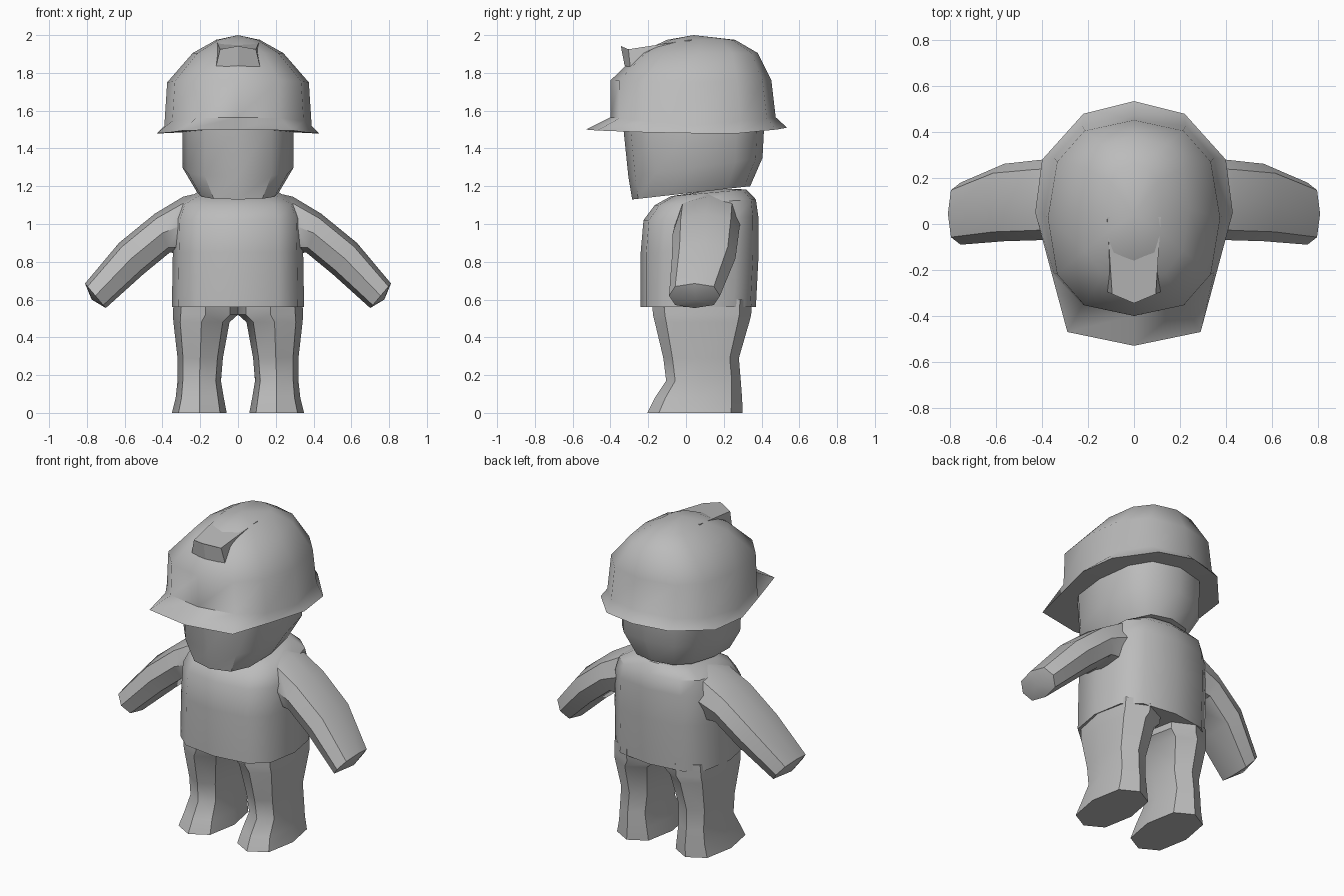
import bpy, bmesh, math
from mathutils import Vector

cube = bpy.data.objects.get("Cube")
if cube:
    bpy.data.objects.remove(cube, do_unlink=True)

grey = bpy.data.materials.new("plain grey")
grey.use_nodes = True
grey.diffuse_color = (0.5, 0.5, 0.5, 1)
grey.node_tree.nodes["Principled BSDF"].inputs["Base Color"].default_value = (0.5, 0.5, 0.5, 1)


def plan(n, power):
    """Unit rounded-square outline, starting at the front (-y)."""
    points = []
    for i in range(n):
        a = 2 * math.pi * i / n
        s, c = math.sin(a), -math.cos(a)
        points.append((math.copysign(abs(s) ** (2 / power), s),
                       math.copysign(abs(c) ** (2 / power), c)))
    return points


def ring(z, x0, x1, y0, y1, tilt=0, lift=0, n=12, power=2.5):
    """Level ring; tilt raises the back, lift raises front and back."""
    cx, rx, cy, ry = (x0 + x1) / 2, (x1 - x0) / 2, (y0 + y1) / 2, (y1 - y0) / 2
    return [Vector((cx + rx * u, cy + ry * v, z + tilt * v + lift * abs(v)))
            for u, v in plan(n, power)]


def limb_ring(top, bottom, y0, y1, n=8, power=2.5):
    """Ring across a limb that lies in the xz plane."""
    t, b = Vector((top[0], 0, top[1])), Vector((bottom[0], 0, bottom[1]))
    mid, half = (t + b) / 2, (t - b) / 2
    return [mid + half * v + Vector((0, (y0 + y1) / 2 + (y1 - y0) / 2 * u, 0))
            for u, v in plan(n, power)]


def finish(name, bm, mirror=False, angle=42):
    bmesh.ops.recalc_face_normals(bm, faces=bm.faces)
    mesh = bpy.data.meshes.new(name)
    bm.to_mesh(mesh)
    bm.free()
    mesh.materials.append(grey)
    obj = bpy.data.objects.new(name, mesh)
    bpy.context.collection.objects.link(obj)
    bpy.ops.object.select_all(action='DESELECT')
    bpy.context.view_layer.objects.active = obj
    obj.select_set(True)
    bpy.ops.object.shade_smooth_by_angle(angle=math.radians(angle))
    if mirror:
        mod = obj.modifiers.new("mirror", 'MIRROR')
        mod.use_mirror_merge = False
    return obj


def loft(name, rings, start=None, end=None, mirror=False, angle=42):
    """Skin rings in order; each end closes flat or to a point."""
    bm = bmesh.new()
    loops = [[bm.verts.new(p) for p in r] for r in rings]
    n = len(loops[0])
    for a, b in zip(loops, loops[1:]):
        for i in range(n):
            j = (i + 1) % n
            bm.faces.new((a[i], a[j], b[j], b[i]))
    for loop, tip in ((loops[0], start), (loops[-1], end)):
        if tip is None:
            bm.faces.new(loop)
        else:
            v = bm.verts.new(tip)
            for i in range(n):
                bm.faces.new((loop[i], loop[(i + 1) % n], v))
    return finish(name, bm, mirror, angle)


# Legs with flared feet, one modelled and mirrored
leg = [(0, .06, .35, -.205, .30), (.08, .075, .33, -.165, .297),
       (.17, .09, .32, -.105, .29), (.29, .08, .32, -.12, .28),
       (.48, .045, .342, -.165, .335), (.52, .0, .345, -.175, .345),
       (.60, .0, .34, -.18, .35)]
loft("legs", [ring(*r, n=8) for r in leg], mirror=True)

# Torso with sloping shoulders
torso = [(.56, .35, -.24, .37, 0), (.85, .345, -.24, .385, 0),
         (1.03, .34, -.225, .383, .01), (1.115, .31, -.165, .37, .015),
         (1.165, .22, -.08, .32, .018)]
loft("torso", [ring(z, -w, w, y0, y1, t, power=2.9) for z, w, y0, y1, t in torso],
     end=(0, .18, 1.188))

# Arms, sloping down and out to blunt hands
arm = [((.20, 1.165), (.24, .87), -.04, .29), ((.29, 1.145), (.31, .84), -.06, .285),
       ((.44, 1.055), (.36, .85), -.07, .28), ((.63, .90), (.50, .735), -.075, .262),
       ((.81, .685), (.70, .555), -.09, .18)]
loft("arms", [limb_ring(*r) for r in arm], end=(.775, .05, .60), mirror=True)

# Head: straight sides, chamfered jaw, slanted flat base
loft("head", [ring(1.165, -.215, .215, -.285, .34, tilt=.035, power=2.7),
              ring(1.30, -.295, .295, -.305, .405, tilt=.05, power=2.7),
              ring(1.54, -.295, .295, -.335, .415, power=2.7)])

# Helmet: flared brim, long at the front, below a dome
half = [(0, -.53, 1.50), (.29, -.47, 1.495), (.36, -.21, 1.485), (.43, .05, 1.48),
        (.40, .28, 1.48), (.22, .48, 1.50), (0, .535, 1.51)]
brim = [Vector(p) for p in half] + [Vector((-x, y, z)) for x, y, z in half[5:0:-1]]
dome = [(1.52, .39, -.40, .475, .045), (1.75, .375, -.40, .452, .01),
        (1.905, .24, -.25, .38, 0), (1.975, .115, -.10, .26, 0)]
loft("helmet", [brim] + [ring(z, -w, w, y0, y1, lift=l) for z, w, y0, y1, l in dome],
     start=(0, .05, 1.50), end=(0, .04, 2.0), angle=60)

# Wedge-shaped lamp block on the helmet front
bm = bmesh.new()
outline = [(-.117, .03, 1.976), (-.095, -.305, 1.925), (0, -.345, 1.942),
           (.095, -.305, 1.925), (.117, .03, 1.976)]
base = [(-.117, .03, 1.90), (-.117, -.295, 1.83), (0, -.325, 1.838),
        (.117, -.295, 1.83), (.117, .03, 1.90)]
top = [bm.verts.new(p) for p in outline]
low = [bm.verts.new(p) for p in base]
for i in range(5):
    j = (i + 1) % 5
    bm.faces.new((top[i], top[j], low[j], low[i]))
bm.faces.new(top)
bm.faces.new(low)
finish("helmet_block", bm, angle=25)
